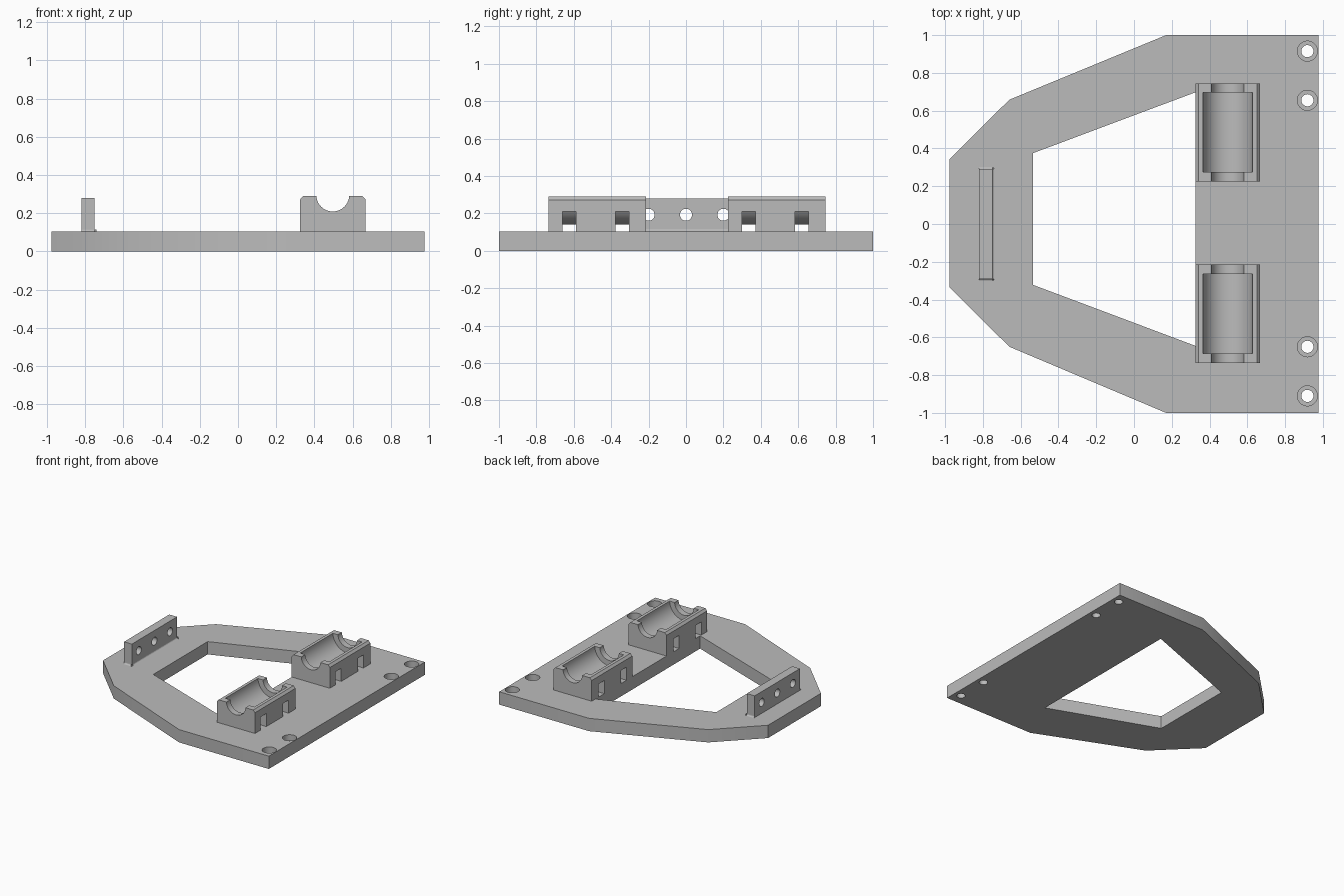
import bpy, bmesh
from math import sin, cos, pi, asin
from mathutils import Vector

cube = bpy.data.objects.get("Cube")
if cube:
    bpy.data.objects.remove(cube, do_unlink=True)

grey = bpy.data.materials.new("plain grey")
grey.use_nodes = True
colour = (0.5, 0.5, 0.5, 1)
grey.diffuse_color = colour
grey.node_tree.nodes["Principled BSDF"].inputs["Base Color"].default_value = colour


def prism(name, points, axis, lo, hi):
    """Extrude a 2D profile along an axis from lo to hi."""
    place = {"x": lambda u, v, w: (w, u, v),
             "y": lambda u, v, w: (u, w, v),
             "z": lambda u, v, w: (u, v, w)}[axis]
    bm = bmesh.new()
    face = bm.faces.new([bm.verts.new(place(u, v, lo)) for u, v in points])
    ext = bmesh.ops.extrude_face_region(bm, geom=[face])
    verts = [e for e in ext["geom"] if isinstance(e, bmesh.types.BMVert)]
    bmesh.ops.translate(bm, verts=verts, vec=Vector(place(0, 0, hi - lo)))
    bmesh.ops.recalc_face_normals(bm, faces=bm.faces)
    mesh = bpy.data.meshes.new(name)
    bm.to_mesh(mesh)
    bm.free()
    mesh.materials.append(grey)
    obj = bpy.data.objects.new(name, mesh)
    bpy.context.collection.objects.link(obj)
    return obj


def circle(u, v, r, n=48):
    return [(u + r * cos(2 * pi * i / n), v + r * sin(2 * pi * i / n)) for i in range(n)]


def cut(obj, cutters):
    """Subtract each cutter, then discard it."""
    bpy.context.view_layer.objects.active = obj
    for c in cutters:
        mod = obj.modifiers.new("cut", "BOOLEAN")
        mod.operation, mod.solver, mod.object = "DIFFERENCE", "EXACT", c
        bpy.ops.object.modifier_apply(modifier=mod.name)
        bpy.data.objects.remove(c, do_unlink=True)


def smooth(obj):
    bpy.ops.object.select_all(action="DESELECT")
    obj.select_set(True)
    bpy.context.view_layer.objects.active = obj
    bpy.ops.object.shade_smooth_by_angle(angle=0.5)


TOP = 0.104

# Base plate with its window and counterbored screw holes
outline = [(0.977, -1), (0.977, 1), (0.17, 1), (-0.66, 0.658), (-0.977, 0.343),
           (-0.977, -0.335), (-0.66, -0.65), (0.17, -1)]
window = [(0.325, -0.645), (0.325, 0.697), (-0.535, 0.375), (-0.535, -0.322)]
plate = prism("base_plate", outline, "z", 0, TOP)
cutters = [prism("window_cutter", window, "z", -0.1, 0.3)]
for y in (-0.91, -0.65, 0.655, 0.915):
    cutters.append(prism("screw_cutter", circle(0.918, y, 0.032), "z", -0.1, 0.3))
    cutters.append(prism("counterbore_cutter", circle(0.918, y, 0.053), "z", 0.055, 0.3))
cut(plate, cutters)
smooth(plate)

# Bearing cradles: chamfered blocks with a stepped groove and tie slots
CX, AXIS_Z, HALF, HEIGHT = 0.496, 0.295, 0.171, 0.29
SLOT_TOP, SLOT_R = 0.21, 0.155
block = [(CX - HALF, TOP), (CX + HALF, TOP), (CX + HALF, HEIGHT - 0.018),
         (CX + HALF - 0.016, HEIGHT), (CX - HALF + 0.016, HEIGHT), (CX - HALF, HEIGHT - 0.018)]
a = asin((AXIS_Z - SLOT_TOP) / SLOT_R)
arc = [pi + a + (pi - 2 * a) * i / 24 for i in range(25)]
slot = [(CX + 0.3, 0.05), (CX - 0.3, 0.05), (CX - 0.3, SLOT_TOP)]
slot = slot[1:] + [(CX + SLOT_R * cos(t), AXIS_Z + SLOT_R * sin(t)) for t in arc]
slot += [(CX + 0.3, SLOT_TOP), (CX + 0.3, 0.05)]
for side, cy in (("left", 0.485), ("right", -0.475)):
    cradle = prism("bearing_cradle_" + ("back" if cy > 0 else "front"), block, "y", cy - 0.26, cy + 0.26)
    cutters = [prism("shaft_cutter", circle(CX, AXIS_Z, 0.086, 64), "y", cy - 0.4, cy + 0.4),
               prism("bearing_cutter", circle(CX, AXIS_Z, 0.131, 64), "y", cy - 0.21, cy + 0.21)]
    for dy in (-0.15, 0.135):
        cutters.append(prism("slot_cutter", slot, "y", cy + dy - 0.036, cy + dy + 0.036))
    cut(cradle, cutters)
    smooth(cradle)

# Upright tab with three cross holes
tab = prism("upright_tab", [(-0.82, -0.29), (-0.75, -0.29), (-0.75, 0.29), (-0.82, 0.29)], "z", TOP, 0.28)
cut(tab, [prism("hole_cutter", circle(y, 0.193, 0.032), "x", -1, -0.5) for y in (-0.2, 0, 0.2)])
smooth(tab)

# Small fillets at the foot of the tab
R = 0.012
fillet = [(0, 0)] + [(R - R * sin(t), R - R * cos(t)) for t in [pi / 2 * i / 6 for i in range(7)]]
fillet = fillet[:1] + fillet[:0:-1]
prism("tab_fillet_inner", [(-0.75 + u, TOP + v) for u, v in fillet], "y", -0.3, 0.3)
for s, name in ((-1, "front"), (1, "back")):
    prism("tab_fillet_" + name, [(s * (0.29 + u), TOP + v) for u, v in fillet], "x", -0.82, -0.74)
